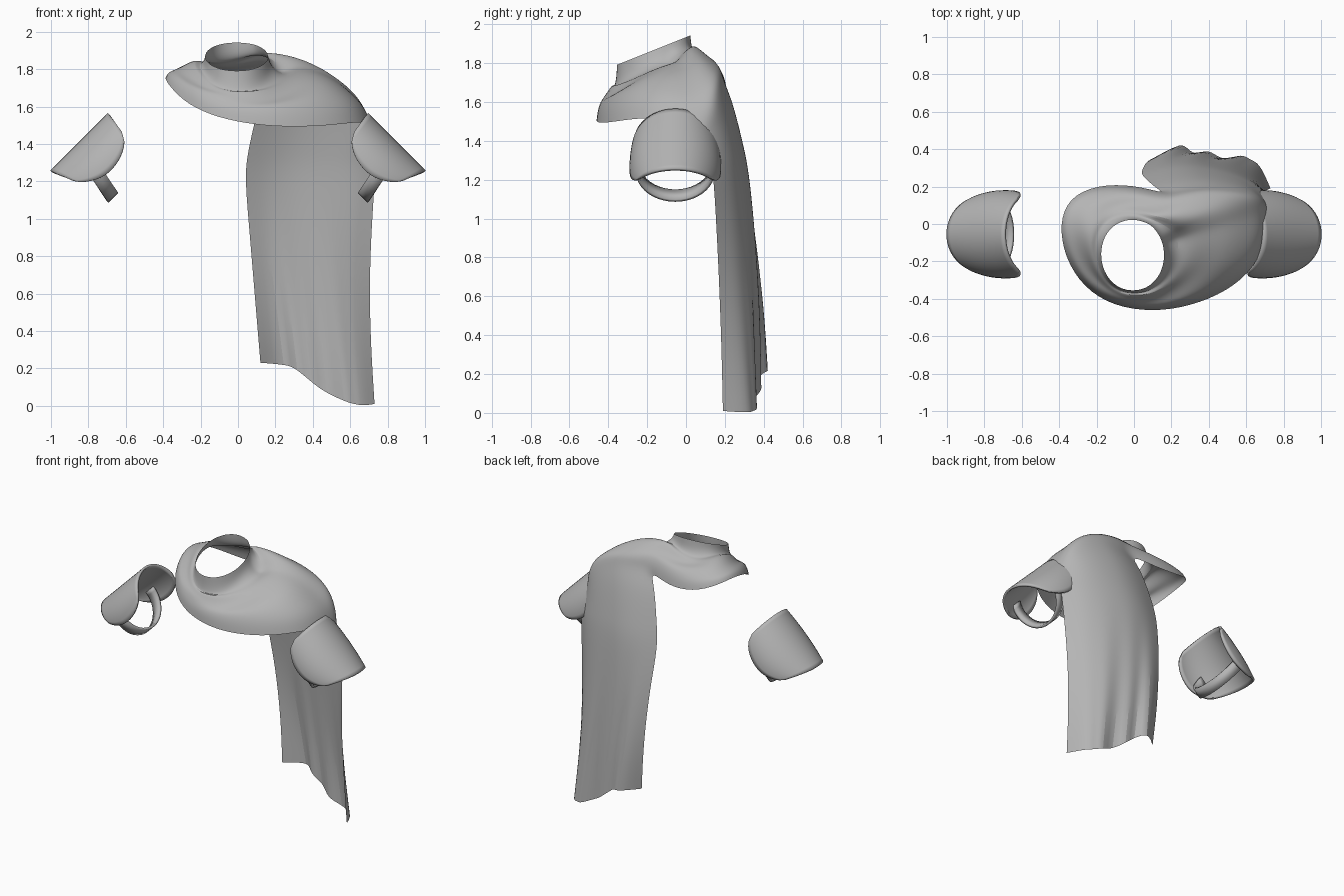
import bpy, bmesh
from math import sin, cos, pi, atan2
from mathutils import Vector

if "Cube" in bpy.data.objects:
    bpy.data.objects.remove(bpy.data.objects["Cube"], do_unlink=True)

grey = bpy.data.materials.new("cloth grey")
grey.use_nodes = True
grey.diffuse_color = (0.46, 0.46, 0.46, 1)
grey.node_tree.nodes["Principled BSDF"].inputs["Base Color"].default_value = (0.46, 0.46, 0.46, 1)


def make(name, bm, thickness=0.0, levels=0):
    bmesh.ops.recalc_face_normals(bm, faces=bm.faces[:])
    mesh = bpy.data.meshes.new(name)
    bm.to_mesh(mesh)
    bm.free()
    mesh.materials.append(grey)
    ob = bpy.data.objects.new(name, mesh)
    bpy.context.collection.objects.link(ob)
    if thickness:
        mod = ob.modifiers.new("thickness", "SOLIDIFY")
        mod.thickness = thickness
        mod.offset = 0
    if levels:
        mod = ob.modifiers.new("smooth", "SUBSURF")
        mod.levels = mod.render_levels = levels
        mod.boundary_smooth = "PRESERVE_CORNERS"
    bpy.ops.object.select_all(action="DESELECT")
    ob.select_set(True)
    bpy.context.view_layer.objects.active = ob
    bpy.ops.object.shade_smooth_by_angle(angle=pi / 3)
    return ob


def skin(bm, rows, closed=False):
    """Join rows of vertices with quads."""
    for a, b in zip(rows, rows[1:]):
        n = len(a)
        for i in range(n if closed else n - 1):
            j = (i + 1) % n
            bm.faces.new((a[i], a[j], b[j], b[i]))


# Cowl: lower hem, the first nine points carry the cape
CAPE = 9
hem = [(.17, .16, 1.72), (.25, .18, 1.72), (.33, .19, 1.72), (.41, .195, 1.71),
       (.49, .19, 1.69), (.58, .18, 1.65), (.66, .16, 1.58), (.70, .12, 1.52),
       (.72, .06, 1.47), (.71, -.07, 1.51), (.65, -.23, 1.52), (.50, -.36, 1.50),
       (.30, -.44, 1.49), (.10, -.47, 1.50), (-.11, -.44, 1.54), (-.27, -.34, 1.61),
       (-.37, -.18, 1.71), (-.40, 0, 1.77), (-.35, .14, 1.74), (-.2, .21, 1.68),
       (0, .21, 1.67)]
# Outward share of each ring, then downward share on the shoulder and elsewhere
rings = [(0, 0, 0), (.03, .16, .25), (.14, .26, .42), (.25, .17, .38), (.42, .22, .50),
         (.62, .32, .57), (.80, .48, .65), (.94, .72, .80), (1, 1, 1)]
bm = bmesh.new()
rows = []
for k, (out, shoulder, chest) in enumerate(rings):
    row = []
    for x, y, z in hem:
        a = atan2(y + .17, x + .01)
        rx, ry = -.01 + .172 * cos(a), -.17 + .2 * sin(a)
        rz = 1.865 + .4 * (ry + .17)
        w = max(0, cos(a - .5)) ** 3
        down = chest + (shoulder - chest) * w
        wave = .014 * sin(3 * a + 1.6 * k) if 1 < k < 7 else 0
        row.append(bm.verts.new((rx + (x - rx) * out, ry + (y - ry) * out,
                                 rz + (z - rz) * down + wave)))
    rows.append(row)
skin(bm, rows, closed=True)

# Cape: sheet from the hem over the back, pleats growing toward the bottom
back_y = [.27, .30, .32, .325, .315, .295, .265, .22, .14]
foot = [(.12, .33, .23), (.26, .46, .22), (.31, .355, .20), (.40, .41, .12),
        (.47, .33, .07), (.58, .38, .02), (.62, .34, .01), (.67, .33, 0),
        (.73, .19, .01)]
top_row = rows[-1][:CAPE]
sheet = [top_row]
mid = [Vector((.035 + .70 * i / (CAPE - 1), y, 1.25)) for i, y in enumerate(back_y)]
for t in (.2, .45, .72):
    sheet.append([bm.verts.new(Vector((
        v.co.x + (m.x - v.co.x) * t ** .6,
        v.co.y + (m.y - v.co.y) * t ** .75,
        v.co.z + (m.z - v.co.z) * t))) for v, m in zip(top_row, mid)])
for s in (0, .25, .5, .75, 1):
    row = []
    for i, (m, f) in enumerate(zip(mid, foot)):
        trend = m.y + (.40 - .22 * (i / (CAPE - 1)) ** 3 - m.y) * s ** .75
        y = trend + (f[1] - trend) * s ** 1.6
        pinch = .03 * sin(pi * s) * i / (CAPE - 1)
        row.append(bm.verts.new((m.x + (f[0] - m.x) * s - pinch, y,
                                 m.z + (f[2] - m.z) * s)))
    sheet.append(row)
skin(bm, sheet)
# Crisp angular hem at the foot of the cape
crease = bm.edges.layers.float.new("crease_edge")
for a, b in zip(sheet[-1], sheet[-1][1:]):
    bm.edges.get((a, b))[crease] = 1.0
make("cowl_and_cape", bm, levels=2)


# Shoulder guards: coordinates run down the slope and inward from the ridge
def slope_point(side, along, depth, y):
    k = .5 ** .5
    return Vector((side * (.69 + k * (along - depth)), y - .055, 1.56 - k * (along + depth)))


for side, label in ((1, "left"), (-1, "right")):
    bm = bmesh.new()
    rows = []
    for i in range(17):
        u = i / 16
        reach = 1.12 + .5 * max(0, sin(pi * u ** .85)) ** .65
        radius = .228 * (.8 + .2 * sin(pi * (.2 + .65 * u)))
        row = []
        for j in range(25):
            c = j / 12 - 1
            a = reach * c
            along = .435 * u - .05 * c * c * max(0, 2 * u - 1) + .02 * c * c * (1 - u)
            row.append(bm.verts.new(slope_point(side, along, .21 * (1 - cos(a)), radius * sin(a))))
        rows.append(row)
    skin(bm, rows)
    make(label + "_shoulder_guard", bm, thickness=.016)

    # Strap under the arm
    bm = bmesh.new()
    rows = []
    for w in (-.037, .037):
        rows.append([bm.verts.new(slope_point(
            side, .265 + w + .035 * cos(b), .15 + .175 * cos(b), .195 * sin(b)))
            for b in [1.15 * pi * (j / 24 - .5) for j in range(25)]])
    skin(bm, rows)
    make(label + "_arm_strap", bm, thickness=.016)
